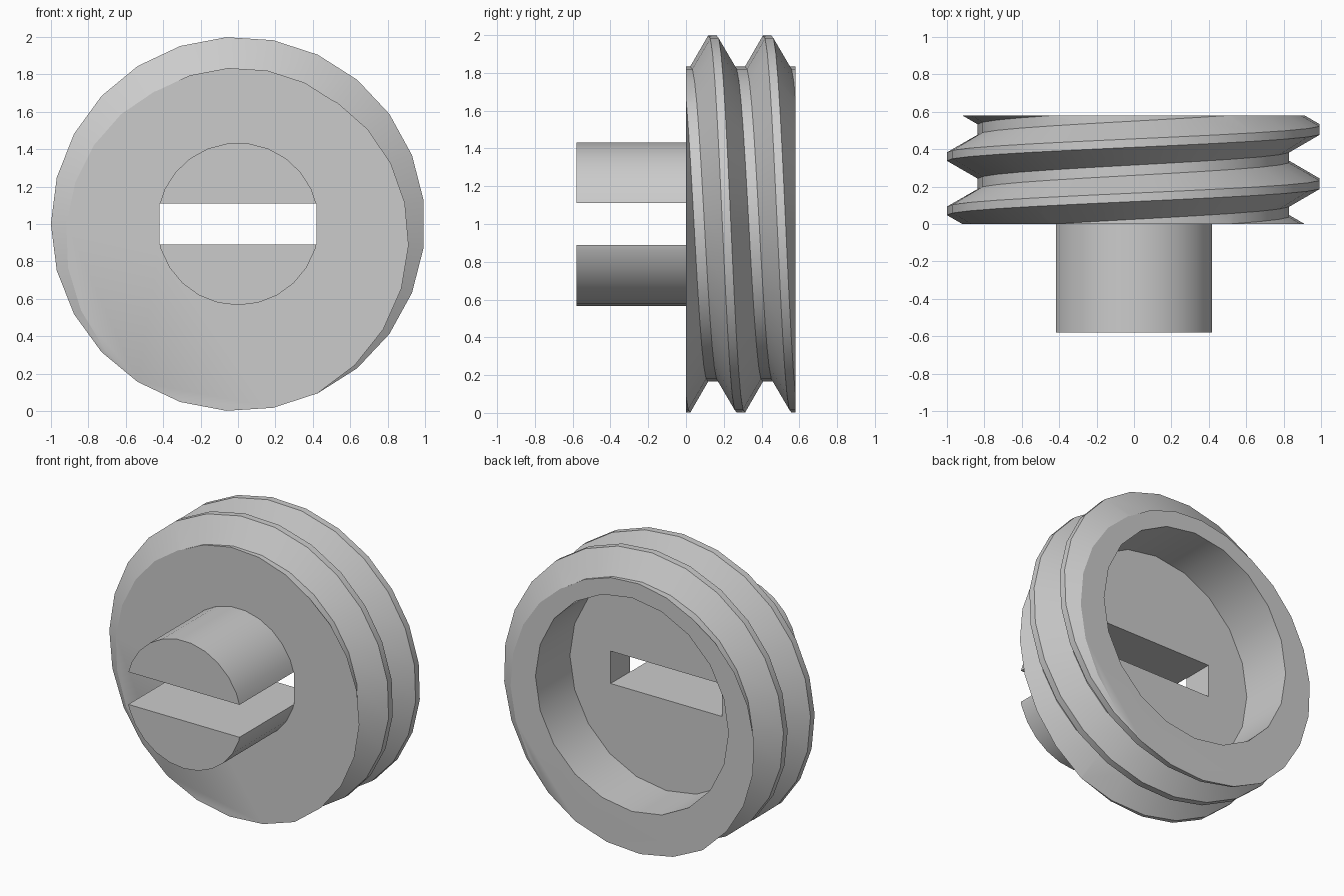
import bpy, bmesh, math
from mathutils import Vector, Matrix

if "Cube" in bpy.data.objects:
    bpy.data.objects.remove(bpy.data.objects["Cube"])

SIDES = 25           # segments per thread turn
PITCH = 0.29
DEPTH = 0.58         # thickness of the threaded disc, and length of the peg
CREST, ROOT = 1.0, 0.835
CENTRE = Vector((0, 0, 1))

grey = bpy.data.materials.new("plain_grey")
grey.use_nodes = True
colour = (0.6, 0.6, 0.6, 1)
grey.diffuse_color = colour
grey.node_tree.nodes["Principled BSDF"].inputs["Base Color"].default_value = colour


def make_object(name, bm):
    bmesh.ops.recalc_face_normals(bm, faces=bm.faces)
    mesh = bpy.data.meshes.new(name)
    bm.to_mesh(mesh)
    bm.free()
    obj = bpy.data.objects.new(name, mesh)
    bpy.context.collection.objects.link(obj)
    mesh.materials.append(grey)
    return obj


def cylinder(name, radius, y0, y1, sides):
    bm = bmesh.new()
    place = (Matrix.Translation(CENTRE + Vector((0, (y0 + y1) / 2, 0)))
             @ Matrix.Rotation(math.pi / 2, 4, 'X') @ Matrix.Rotation(math.pi, 4, 'Z'))
    bmesh.ops.create_cone(bm, cap_ends=True, segments=sides, radius1=radius,
                          radius2=radius, depth=y1 - y0, matrix=place)
    return make_object(name, bm)


def box(name, sx, sy, sz):
    bm = bmesh.new()
    bmesh.ops.create_cube(bm, size=1, matrix=Matrix.Translation(CENTRE)
                          @ Matrix.Diagonal((sx, sy, sz, 1)))
    return make_object(name, bm)


def cut(obj, cutter):
    mod = obj.modifiers.new("cut", 'BOOLEAN')
    mod.operation, mod.solver, mod.object = 'DIFFERENCE', 'EXACT', cutter
    bpy.context.view_layer.objects.active = obj
    bpy.ops.object.modifier_apply(modifier=mod.name)


# Threaded disc: a helical ribbon trimmed flat at both ends and capped
bm = bmesh.new()
profile = [(-0.0225, CREST), (0.0225, CREST), (0.1175, ROOT), (0.1725, ROOT)]
rows = []
for k in range(-2 * SIDES, 4 * SIDES):
    phi = 2 * math.pi * k / SIDES - math.pi / 2
    y = 0.1425 + PITCH * phi / (2 * math.pi)
    rows.append([bm.verts.new((r * math.sin(phi), y + dy, 1 + r * math.cos(phi)))
                 for dy, r in profile])
for k in range(len(rows) - SIDES - 1):
    a = rows[k] + [rows[k + SIDES][0]]
    b = rows[k + 1] + [rows[k + 1 + SIDES][0]]
    for j in range(len(profile)):
        bm.faces.new((a[j], a[j + 1], b[j + 1], b[j]))
for y, side in ((0, -1), (DEPTH, 1)):
    bmesh.ops.bisect_plane(bm, geom=bm.verts[:] + bm.edges[:] + bm.faces[:], dist=1e-5,
                           plane_co=(0, y, 0), plane_no=(0, side, 0), clear_outer=True)
bmesh.ops.holes_fill(bm, edges=[e for e in bm.edges if e.is_boundary], sides=0)
disc = make_object("threaded_disc", bm)

# Front peg
peg = cylinder("split_peg", 0.434, -DEPTH, 0, SIDES)

# Cutters: round recess in the back, slot through everything
recess = cylinder("recess_cutter", 0.725, 0.21, 1, 20)
hole = box("slot_hole_cutter", 0.838, 3, 0.22)
slot = box("peg_slot_cutter", 2, 3, 0.22)
cut(disc, recess)
cut(disc, hole)
cut(peg, slot)
for cutter in (recess, hole, slot):
    bpy.data.objects.remove(cutter)

# Smooth walls, sharp corners
bpy.ops.object.select_all(action='DESELECT')
for obj in (disc, peg):
    obj.select_set(True)
bpy.context.view_layer.objects.active = disc
bpy.ops.object.shade_smooth_by_angle(angle=math.radians(30))
